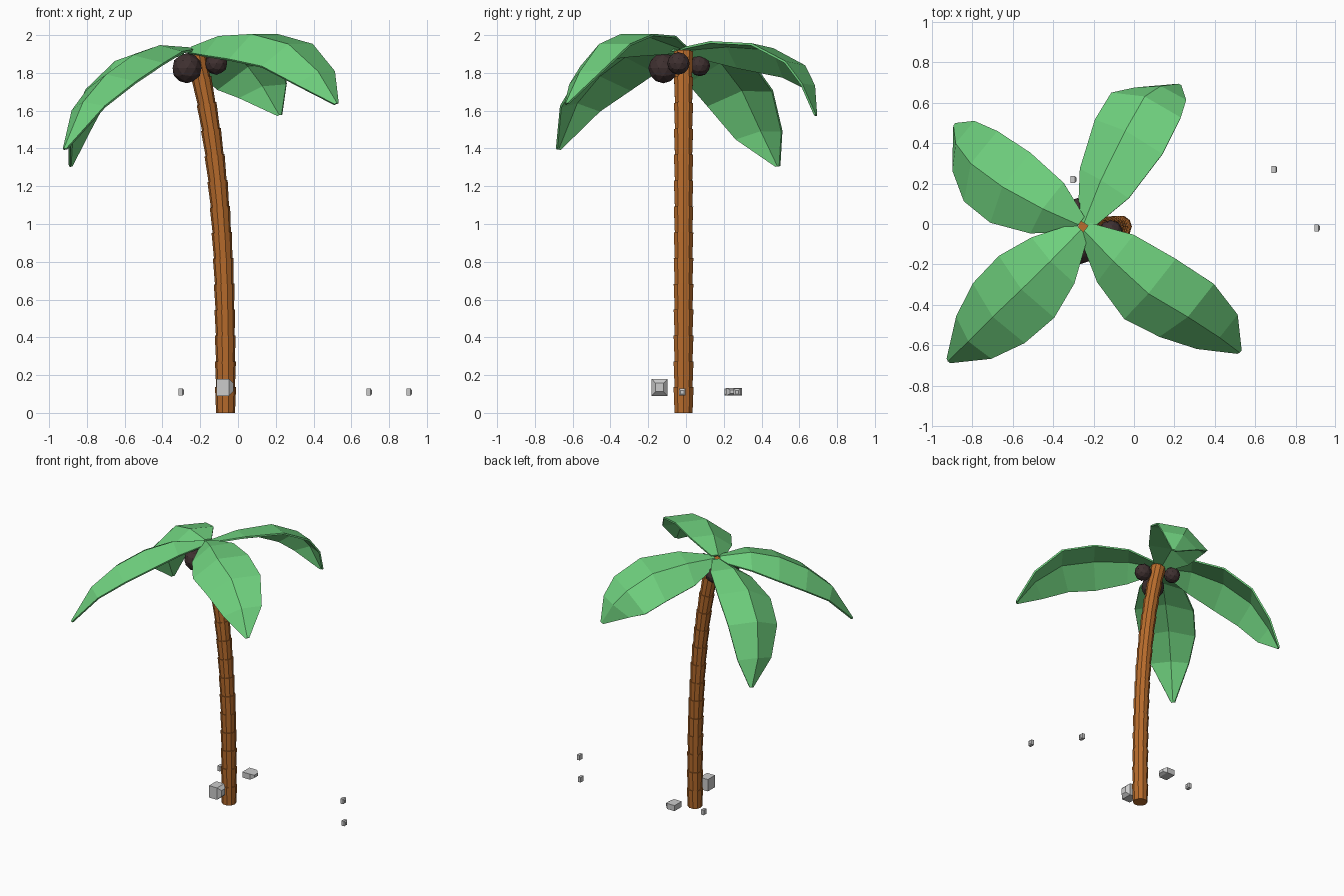
import bpy, bmesh, math
from mathutils import Vector, Matrix

if "Cube" in bpy.data.objects:
    bpy.data.objects.remove(bpy.data.objects["Cube"])


def material(name, rgb):
    m = bpy.data.materials.new(name)
    m.diffuse_color = (*rgb, 1)
    m.use_nodes = True
    m.node_tree.nodes["Principled BSDF"].inputs["Base Color"].default_value = m.diffuse_color
    return m


BARK = material("bark", (0.48, 0.15, 0.025))
LEAF = material("leaf", (0.16, 0.64, 0.21))
NUT = material("nut", (0.05, 0.03, 0.03))


def finish(name, bm, mat=None):
    bmesh.ops.recalc_face_normals(bm, faces=bm.faces)
    me = bpy.data.meshes.new(name)
    bm.to_mesh(me)
    bm.free()
    ob = bpy.data.objects.new(name, me)
    bpy.context.collection.objects.link(ob)
    if mat:
        me.materials.append(mat)
    return ob


# Trunk: stacked segments that flare upward along a bending axis
def axis(z):
    return Vector((-0.066 - 0.157 * (z / 1.9) ** 3, -0.013, z))


bm = bmesh.new()
SEGMENTS, SIDES, HEIGHT = 14, 10, 1.91
for i in range(SEGMENTS):
    rings = []
    for z, r in ((i * HEIGHT / SEGMENTS, 0.050), ((i + 1) * HEIGHT / SEGMENTS, 0.056)):
        slope = -0.157 * 3 * z * z / 1.9 ** 3
        along = Vector((1, 0, -slope)).normalized()
        r *= 1 - 0.06 * z / HEIGHT
        rings.append([bm.verts.new(axis(z) + along * r * math.cos(a) + Vector((0, r * math.sin(a), 0)))
                      for a in (2 * math.pi * k / SIDES for k in range(SIDES))])
    low, high = rings
    for k in range(SIDES):
        n = (k + 1) % SIDES
        bm.faces.new((low[k], low[n], high[n], high[k]))
    bm.faces.new(low[::-1])
    bm.faces.new(high)
finish("trunk", bm, BARK)

# Leaves: centre line points, sideways tilt; folded along the midrib
WIDTHS = (0.09, 0.31, 0.41, 0.39, 0.27, 0.025)
LEAVES = {
    "leaf_front_left": (-0.12, [(-.26, -.03, 1.915), (-.40, -.18, 1.89), (-.53, -.31, 1.825),
                                (-.667, -.44, 1.73), (-.79, -.56, 1.61), (-.915, -.675, 1.395)]),
    "leaf_back_left": (0.3, [(-.27, 0, 1.91), (-.43, .08, 1.88), (-.61, .18, 1.80),
                             (-.755, .285, 1.665), (-.84, .385, 1.47), (-.885, .485, 1.305)]),
    "leaf_back_right": (0.45, [(-.24, 0, 1.91), (-.145, .20, 1.895), (-.025, .43, 1.865),
                               (.06, .585, 1.785), (.13, .64, 1.705), (.22, .685, 1.575)]),
    "leaf_front_right": (-0.33, [(-.24, -.03, 1.92), (-.09, -.17, 1.94), (.08, -.32, 1.935),
                                 (.26, -.425, 1.89), (.41, -.53, 1.77), (.52, -.63, 1.635)]),
}
for name, (tilt, pts) in LEAVES.items():
    pts = [Vector(p) for p in pts]
    heading = pts[-1] - pts[0]
    side = heading.cross(Vector((0, 0, 1))).normalized()
    bm = bmesh.new()
    rows = []
    for i, (p, w) in enumerate(zip(pts, WIDTHS)):
        t = (pts[min(i + 1, 5)] - pts[max(i - 1, 0)]).normalized()
        n = side.cross(t).normalized()
        s = side * math.cos(tilt) + n * math.sin(tilt)
        up = n * math.cos(tilt) - side * math.sin(tilt)
        rows.append([bm.verts.new(q) for q in (p - s * w / 2, p + up * w * 0.17, p + s * w / 2)])
    for a, b in zip(rows, rows[1:]):
        for k in range(2):
            bm.faces.new((a[k], a[k + 1], b[k + 1], b[k]))
    ob = finish(name, bm, LEAF)
    mod = ob.modifiers.new("thickness", "SOLIDIFY")
    mod.thickness = 0.012
    mod.offset = 0

# Coconuts
for i, (loc, r) in enumerate([((-.27, -.12, 1.825), .08), ((-.115, -.04, 1.85), .06),
                              ((-.28, .072, 1.838), .056)]):
    bm = bmesh.new()
    bmesh.ops.create_icosphere(bm, subdivisions=2, radius=r, matrix=Matrix.Translation(loc))
    finish(f"coconut_{i + 1}", bm, NUT)

# Stones: blocks with one chamfered end
STONES = [((-.07, -.14, .135), (.09, .085, .09)), ((-.07, .255, .112), (.085, .085, .042)),
          ((-.30, .22, .11), (.03, .034, .038)), ((.695, .27, .11), (.028, .036, .038)),
          ((.907, -.02, .11), (.028, .034, .038))]
for i, (loc, size) in enumerate(STONES):
    bm = bmesh.new()
    bmesh.ops.create_cube(bm, size=1)
    edges = [e for e in bm.edges if all(v.co.x > 0 for v in e.verts)]
    bmesh.ops.bevel(bm, geom=edges, offset=0.25, segments=1, affect='EDGES')
    bm.transform(Matrix.Translation(loc) @ Matrix.Diagonal((*size, 1)))
    finish(f"stone_{i + 1}", bm)
